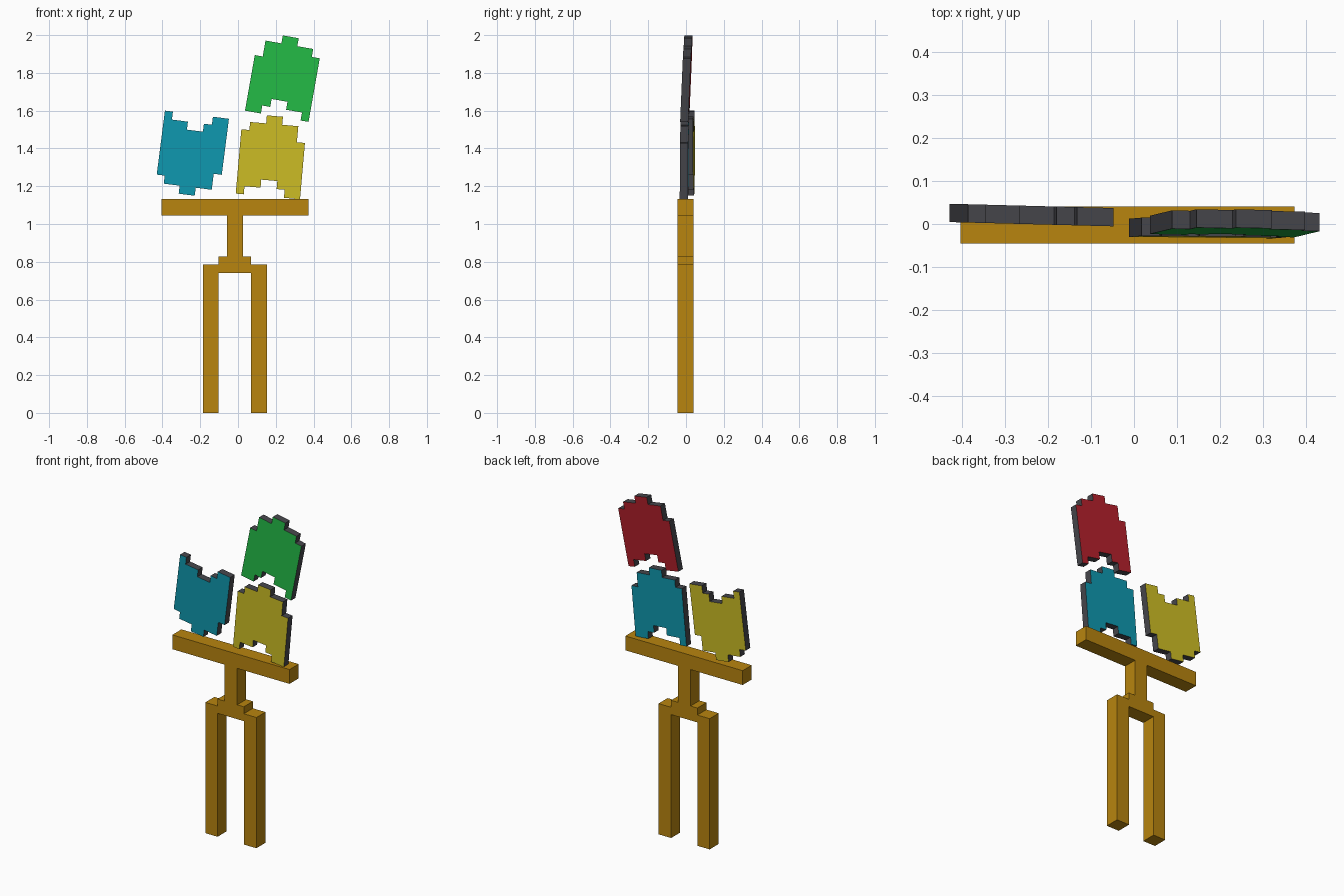
import bpy, bmesh, math
from mathutils import Vector

if "Cube" in bpy.data.objects:
    bpy.data.objects.remove(bpy.data.objects["Cube"])


def material(name, r, g, b):
    """Flat material from 0-255 sRGB values, stored as linear."""
    lin = [((c / 255 + 0.055) / 1.055) ** 2.4 for c in (r, g, b)] + [1.0]
    m = bpy.data.materials.new(name)
    m.use_nodes = True
    m.diffuse_color = lin
    m.node_tree.nodes["Principled BSDF"].inputs["Base Color"].default_value = lin
    return m


wood = material("golden wood", 184, 133, 15)
grey = material("dark grey", 71, 71, 76)
green = material("green", 35, 183, 69)
red = material("red", 180, 32, 43)
blue = material("teal blue", 15, 152, 175)
yellow = material("mustard yellow", 203, 188, 36)


def finish(name, bm, mats):
    bmesh.ops.recalc_face_normals(bm, faces=bm.faces)
    mesh = bpy.data.meshes.new(name)
    bm.to_mesh(mesh)
    bm.free()
    for m in mats:
        mesh.materials.append(m)
    obj = bpy.data.objects.new(name, mesh)
    bpy.context.collection.objects.link(obj)
    return obj


def beam(name, x0, x1, z0, z1):
    """Wooden box with the common stand depth."""
    bm = bmesh.new()
    bmesh.ops.create_cube(bm, size=1)
    for v in bm.verts:
        v.co = (x0 if v.co.x < 0 else x1,
                -0.045 if v.co.y < 0 else 0.041,
                z0 if v.co.z < 0 else z1)
    return finish(name, bm, [wood])


# Wooden stand
beam("right_leg", -0.186, -0.104, 0, 0.785)
beam("left_leg", 0.07, 0.154, 0, 0.785)
beam("leg_bridge", -0.104, 0.07, 0.741, 0.785)
beam("bridge_step", -0.104, 0.07, 0.785, 0.827)
beam("column", -0.059, 0.026, 0.827, 1.046)
beam("shelf_bar", -0.405, 0.374, 1.046, 1.132)

# Stepped plaque outline in whole grid cells, 8 wide and 10 high
CELL = 0.0427
OUTLINE = [(0, 0), (2, 0), (2, 1), (3, 1), (3, 2), (5, 2), (5, 1), (7, 1),
           (7, 0), (8, 0), (8, 8), (7, 8), (7, 9), (5, 9), (5, 10), (3, 10),
           (3, 9), (1, 9), (1, 7), (0, 7)]


def plaque(name, origin, angle, flip, y_mid, yaw, lean, front, back):
    """Extruded plaque; origin is its (x, z) corner, angle its turn in degrees.
    y_mid is the centre depth, yaw and lean the small depth slopes."""
    a = math.radians(angle)
    right = Vector((math.cos(a), 0, math.sin(a))) * CELL
    up = Vector((-math.sin(a), 0, math.cos(a))) * CELL
    base = Vector((origin[0], 0, origin[1]))
    centre = base + right * 4 + up * 5
    bm = bmesh.new()
    rings = []
    for side in (-0.5, 0.5):
        ring = []
        for u, v in OUTLINE:
            p = base + right * (8 - u if flip else u) + up * v
            p.y = (y_mid + side * CELL - yaw * (p.x - centre.x)
                   + lean * (p.z - centre.z))
            ring.append(bm.verts.new(p))
        rings.append(ring)
    bm.faces.new(rings[0]).material_index = 0
    bm.faces.new(rings[1]).material_index = 1
    n = len(OUTLINE)
    for i in range(n):
        j = (i + 1) % n
        rim = bm.faces.new((rings[0][i], rings[0][j], rings[1][j], rings[1][i]))
        rim.material_index = 2
    return finish(name, bm, [front, back, grey])


# Three two-sided plaques balanced on the bar
plaque("top_plaque", (0.037, 1.600), -10, False, 0.003, 0.015, 0.045, green, red)
plaque("left_plaque", (-0.012, 1.161), -5, True, -0.009, 0.008, 0.008, yellow, blue)
plaque("right_plaque", (-0.048, 1.557), 172.7, False, 0.021, 0.026, 0.0, blue, yellow)
